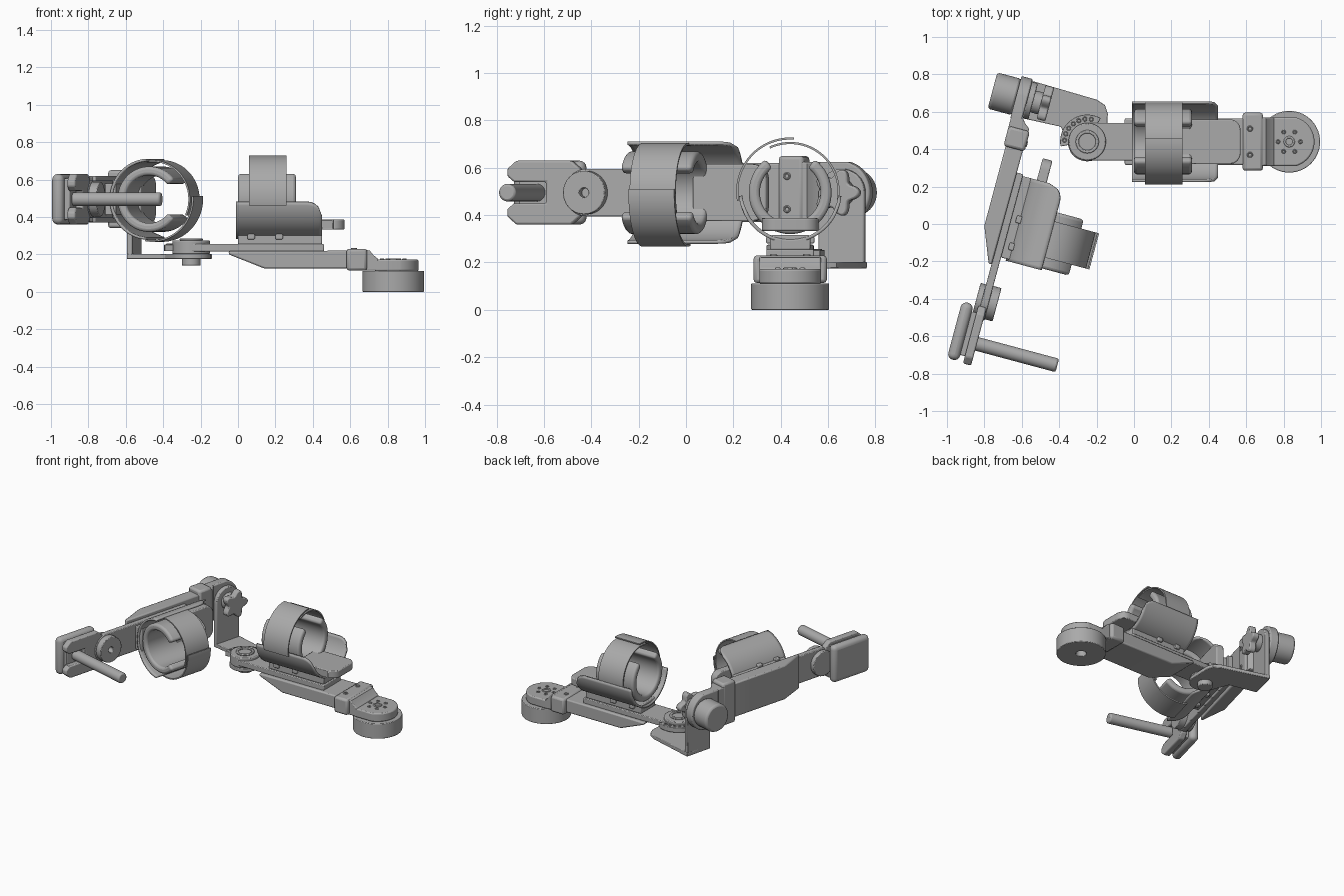
import bpy, bmesh, math
from mathutils import Matrix, Vector

cube = bpy.data.objects.get("Cube")
if cube:
    bpy.data.objects.remove(cube, do_unlink=True)

grey = bpy.data.materials.new("machine grey")
grey.use_nodes = True
GREY = (0.4, 0.4, 0.4, 1)
grey.diffuse_color = GREY
grey.node_tree.nodes["Principled BSDF"].inputs["Base Color"].default_value = GREY

# Extrusion axes: polygon (a, b) and depth c mapped to (along, side, up)
AXES = {
    "up": lambda a, b, c: (a, b, c),
    "side": lambda a, b, c: (a, c, b),
    "along": lambda a, b, c: (c, a, b),
}


def finish(name, bm, frame, bevel=0.0, segments=2):
    bmesh.ops.recalc_face_normals(bm, faces=bm.faces)
    mesh = bpy.data.meshes.new(name)
    bm.to_mesh(mesh)
    bm.free()
    obj = bpy.data.objects.new(name, mesh)
    bpy.context.collection.objects.link(obj)
    mesh.materials.append(grey)
    obj.matrix_world = frame
    if bevel:
        mod = obj.modifiers.new("soft edges", "BEVEL")
        mod.width, mod.segments = bevel, segments
        mod.limit_method, mod.angle_limit = "ANGLE", math.radians(40)
    bpy.ops.object.select_all(action="DESELECT")
    obj.select_set(True)
    bpy.context.view_layer.objects.active = obj
    bpy.ops.object.shade_smooth_by_angle(angle=math.radians(35))
    return obj


def prism(name, frame, pts, lo, hi, axis="up", bevel=0.0, segments=2):
    bm = bmesh.new()
    rings = [[bm.verts.new(AXES[axis](a, b, c)) for a, b in pts] for c in (lo, hi)]
    n = len(pts)
    for ring in rings:
        bm.faces.new(ring)
    for i in range(n):
        j = (i + 1) % n
        bm.faces.new((rings[0][i], rings[0][j], rings[1][j], rings[1][i]))
    return finish(name, bm, frame, bevel, segments)


def rect(a0, a1, b0, b1):
    return [(a0, b0), (a1, b0), (a1, b1), (a0, b1)]


def box(name, frame, a, b, c, bevel=0.006):
    return prism(name, frame, rect(*a, *b), *c, bevel=bevel)


def arc(cx, cy, r, start, end, n=20):
    """Points on an arc; angles in degrees."""
    angles = [math.radians(start + (end - start) * i / n) for i in range(n + 1)]
    return [(cx + r * math.cos(t), cy + r * math.sin(t)) for t in angles]


def disc(name, frame, cx, cy, r, lo, hi, bevel=0.0, n=40):
    return prism(name, frame, arc(cx, cy, r, 0, 360, n)[:-1], lo, hi, bevel=bevel)


def band(name, frame, centre, r_in, r_out, start, end, lo, hi, bevel=0.0):
    """Curved strip wrapped round the limb axis."""
    pts = arc(*centre, r_out, start, end, 40) + arc(*centre, r_in, end, start, 40)
    return prism(name, frame, pts, lo, hi, "along", bevel, 3)


def washer(name, frame, cx, cy, r_in, r_out, lo, hi, n=40):
    bm = bmesh.new()
    loop = []
    for i in range(n):
        t = math.tau * i / n
        loop.append([bm.verts.new((cx + r * math.cos(t), cy + r * math.sin(t), h))
                     for r, h in ((r_in, lo), (r_out, lo), (r_out, hi), (r_in, hi))])
    for i in range(n):
        p, q = loop[i], loop[(i + 1) % n]
        for k in range(4):
            m = (k + 1) % 4
            bm.faces.new((p[k], q[k], q[m], p[m]))
    return finish(name, bm, frame, 0.004)


def frame_from(along, side, up, origin):
    m = Matrix((along, side, up)).transposed().to_4x4()
    m.translation = origin
    return m


def tray(name, frame):
    """Half-round arm tray whose free corners are rounded off."""
    bm = bmesh.new()
    grid = []
    for i in range(25):
        u = 0.24 + 0.46 * i / 24
        over = max(0.0, u - 0.62) / 0.08
        reach = 62 + 23 * math.sqrt(max(0.0, 1 - over * over))
        grid.append([bm.verts.new((u, y, z)) for y, z in
                     arc(0, 0.265, 0.21, -90 - reach, -90 + reach, 32)])
    for r0, r1 in zip(grid, grid[1:]):
        for k in range(32):
            bm.faces.new((r0[k], r0[k + 1], r1[k + 1], r1[k]))
    obj = finish(name, bm, frame)
    mod = obj.modifiers.new("thickness", "SOLIDIFY")
    mod.thickness, mod.offset = 0.014, 0
    return obj


def link(label, f):
    """One arm link: slider bar, beam, end lug and cuff."""
    bar = arc(0, 0, 0.1, 90, 270) + [(0.71, -0.1), (0.71, 0.1)]
    prism(label + "_slider_bar", f, bar, -0.02, 0.02, bevel=0.005)
    beam = [(0.2, -0.018), (0.2, -0.035), (0.39, -0.11), (0.84, -0.11), (0.84, -0.015)]
    prism(label + "_beam", f, beam, -0.125, 0.125, "side", 0.01)
    box(label + "_end_block", f, (0.83, 0.94), (-0.155, 0.155), (-0.122, -0.005), 0.015)
    neck = [(0.92, -0.007), (0.955, -0.015), (0.975, -0.04), (1.0, -0.06),
            (1.0, -0.122), (0.92, -0.122)]
    prism(label + "_neck", f, neck, -0.13, 0.13, "side", 0.006)
    lug = [(0.98, 0.13)] + arc(1.08, 0, 0.135, 75, -75, 30) + [(0.98, -0.13)]
    prism(label + "_end_lug", f, lug, -0.125, -0.062, bevel=0.008)
    # Cuff carriage with its bolts
    box(label + "_cuff_carriage", f, (0.25, 0.7), (-0.085, 0.085), (0.018, 0.08))
    for s in (-1, 1):
        for u in (0.32, 0.47):
            box(label + "_clamp_bolt", f, (u - 0.02, u + 0.02),
                (s * 0.09 - 0.012, s * 0.09 + 0.012), (0.045, 0.075))
        washer(label + "_block_bolt", f, 0.87, s * 0.07, 0.008, 0.016, -0.012, 0.0, 16)
    # Cuff
    centre = (0, 0.26)
    band(label + "_cuff_pad", f, centre, 0.128, 0.175, 126, 414, 0.25, 0.56, 0.018)
    tongue = [(0.5, -0.12), (0.76, -0.12)] + arc(0.76, -0.06, 0.06, -90, 0, 8) \
        + arc(0.76, 0.06, 0.06, 0, 90, 8) + [(0.5, 0.12)]
    prism(label + "_cuff_tongue", f, tongue, 0.098, 0.152, bevel=0.015)
    tray(label + "_arm_tray", f)
    band(label + "_strap_outer", f, (0.0, 0.265), 0.219, 0.228, 86, 190, 0.31, 0.51)
    band(label + "_strap_inner", f, (0.0, 0.265), 0.2, 0.209, -10, 115, 0.31, 0.51)


ca, sa = math.cos(math.radians(15)), math.sin(math.radians(15))
upper = frame_from((1, 0, 0), (0, 1, 0), (0, 0, 1), (-0.25, 0.44, 0.235))
fore = frame_from((sa, ca, 0), (0, 0, 1), (ca, -sa, 0), (-0.795, -0.415, 0.495))
world = Matrix.Identity(4)

link("upper", upper)
link("fore", fore)

# Shoulder wheel and the bolt circle above it
washer("shoulder_wheel", upper, 1.08, 0, 0.035, 0.165, -0.235, -0.124, 56)
washer("shoulder_hub", upper, 1.08, 0, 0.018, 0.03, -0.07, -0.057, 24)
for i in range(6):
    t = math.tau * i / 6
    washer("shoulder_bolt", upper, 1.08 + 0.06 * math.cos(t), 0.06 * math.sin(t),
           0.005, 0.012, -0.066, -0.057, 12)

# Elbow pivot with its indexing plate
disc("elbow_pivot", upper, 0, 0, 0.1, -0.035, 0.04, 0.006)
washer("elbow_ring", upper, 0, 0, 0.045, 0.062, 0.038, 0.05)
disc("elbow_pin", upper, 0, 0, 0.05, -0.095, -0.03, 0.006)
sector = arc(0, 0, 0.145, 60, 190) + [(0, 0)]
prism("index_plate", upper, sector, -0.018, 0.018, bevel=0.003)
for i in range(7):
    t = math.radians(80 + 16 * i)
    washer("index_hole", upper, 0.122 * math.cos(t), 0.122 * math.sin(t),
           0.007, 0.013, 0.016, 0.022, 12)

# Angled bracket joining both links
floor = [(-0.595, 0.565), (-0.545, 0.765), (-0.2, 0.665), (-0.155, 0.635), (-0.14, 0.59)] \
    + arc(-0.25, 0.44, 0.105, 0, -150) + [(-0.39, 0.52)]
prism("bracket_floor", world, floor, 0.175, 0.202, bevel=0.004)
leg = arc(1.1, 0, 0.1, 0, 180) + [(1.0, -0.32), (1.2, -0.32)]
prism("bracket_leg", fore, leg, -0.062, -0.03, bevel=0.006)

# Adjuster on the bracket: round motor outside, lobed knob inside
disc("joint_drum", fore, 1.1, 0, 0.1, -0.255, -0.12, 0.015)
disc("knob_spacer", fore, 1.1, 0, 0.06, -0.032, 0.015, 0.004)
star = []
for i in range(60):
    t = math.tau * i / 60
    r = 0.083 + 0.018 * math.cos(5 * t)
    star.append((1.1 + r * math.cos(t), r * math.sin(t)))
prism("lobed_knob", fore, star, 0.012, 0.06, bevel=0.008)

# Wrist pivot
washer("wrist_pivot", fore, 0, 0, 0.02, 0.092, 0.015, 0.065)
disc("wrist_back", fore, 0, 0, 0.09, -0.05, -0.015, 0.005)

# Grip housing: closed shell outside, forked plate inside, round grip
back = rect(-0.345, -0.03, -0.135, 0.135)
prism("grip_housing", fore, back, -0.12, -0.055, bevel=0.03, segments=4)
box("grip_core", fore, (-0.31, -0.07), (-0.11, 0.11), (-0.06, -0.025))
fork = [(-0.03, -0.1), (-0.03, 0.1), (-0.07, 0.135), (-0.31, 0.135), (-0.35, 0.1),
        (-0.35, 0.07), (-0.32, 0.045), (-0.18, 0.045), (-0.18, -0.045),
        (-0.32, -0.045), (-0.35, -0.07), (-0.35, -0.1), (-0.31, -0.135), (-0.07, -0.135)]
prism("grip_fork", fore, fork, -0.03, 0.015, bevel=0.008)
disc("grip_handle", fore, -0.23, 0, 0.037, -0.04, 0.46, 0.01)
